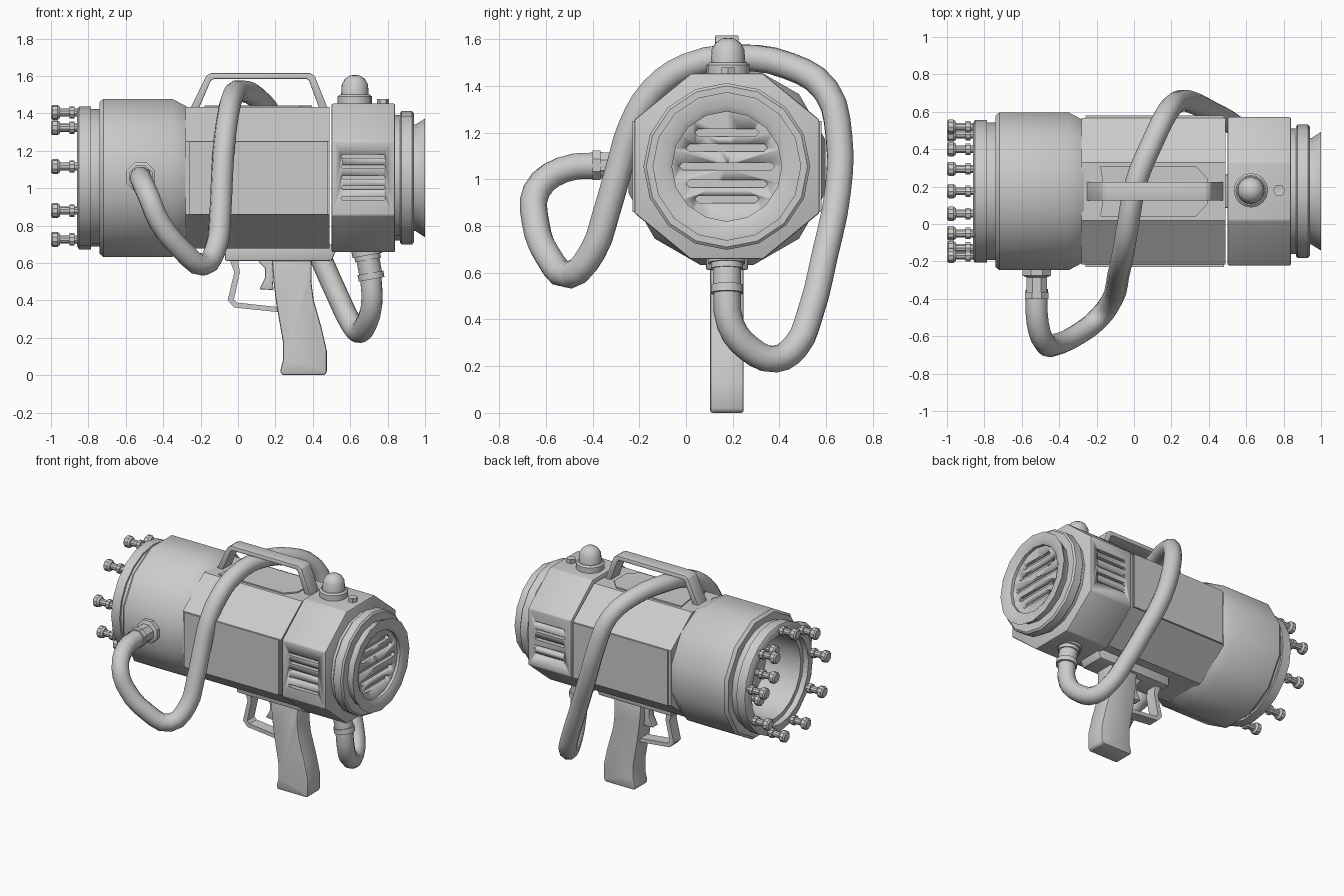
import bpy, bmesh
from math import cos, sin, pi, radians
from mathutils import Vector

if "Cube" in bpy.data.objects:
    bpy.data.objects.remove(bpy.data.objects["Cube"])

CY, CZ = 0.175, 1.055          # axis of the main body
AXIS = (0, CY, CZ)


def finish(name, bm, smooth=35, bevel=0):
    bmesh.ops.remove_doubles(bm, verts=bm.verts, dist=1e-5)
    bmesh.ops.recalc_face_normals(bm, faces=bm.faces)
    me = bpy.data.meshes.new(name)
    bm.to_mesh(me)
    bm.free()
    ob = bpy.data.objects.new(name, me)
    bpy.context.collection.objects.link(ob)
    bpy.ops.object.select_all(action='DESELECT')
    ob.select_set(True)
    bpy.context.view_layer.objects.active = ob
    if bevel:
        m = ob.modifiers.new("bevel", 'BEVEL')
        m.width, m.segments, m.limit_method = bevel, 2, 'ANGLE'
        bpy.ops.object.modifier_apply(modifier=m.name)
    bpy.ops.object.shade_smooth_by_angle(angle=radians(smooth))
    return ob


def lathe(name, profile, n, origin=AXIS, direction=(1, 0, 0), phase=0.0, closed=False, smooth=35):
    """Revolve (distance along axis, radius) points around a direction."""
    q = Vector((0, 0, 1)).rotation_difference(Vector(direction).normalized())
    bm = bmesh.new()
    rings = []
    for d, r in profile:
        rings.append([bm.verts.new(Vector(origin) + q @ Vector((
            r * cos(2 * pi * (i + phase) / n), r * sin(2 * pi * (i + phase) / n), d))) for i in range(n)])
    pairs = list(zip(rings, rings[1:]))
    if closed:
        pairs.append((rings[-1], rings[0]))
    for a, b in pairs:
        for i in range(n):
            j = (i + 1) % n
            bm.faces.new((a[i], a[j], b[j], b[i]))
    bmesh.ops.dissolve_degenerate(bm, dist=1e-5, edges=bm.edges)
    return finish(name, bm, smooth)


def prism(name, pts, lo, hi, axis='y', bevel=0, smooth=30):
    """Extrude a flat outline: (x,z) along y, (y,z) along x, (x,y) along z."""
    put = {'x': lambda a, b, t: (t, a, b), 'y': lambda a, b, t: (a, t, b), 'z': lambda a, b, t: (a, b, t)}[axis]
    bm = bmesh.new()
    lower, upper = ([bm.verts.new(put(a, b, t)) for a, b in pts] for t in (lo, hi))
    bm.faces.new(lower)
    bm.faces.new(upper)
    for i in range(len(pts)):
        j = (i + 1) % len(pts)
        bm.faces.new((lower[i], lower[j], upper[j], upper[i]))
    return finish(name, bm, smooth, bevel)


def octagon(hy, hz, fy, fz):
    q = [(hy, fz), (fy, hz)]
    return [(CY + y * sy, CZ + z * sz) for sy, sz, o in
            ((1, 1, q), (-1, 1, q[::-1]), (-1, -1, q), (1, -1, q[::-1])) for y, z in o]


def cut(target, cutters):
    bpy.context.view_layer.objects.active = target
    for c in cutters:
        m = target.modifiers.new("slot", 'BOOLEAN')
        m.operation, m.object, m.solver = 'DIFFERENCE', c, 'EXACT'
        bpy.ops.object.modifier_apply(modifier=m.name)
        bpy.data.objects.remove(c)


def slot(a, z, half, h):
    return [(a - half, z), (a - half + h, z + h), (a + half - h, z + h),
            (a + half, z), (a + half - h, z - h), (a - half + h, z - h)]


# front barrel and hollow muzzle
lathe("front_barrel", [(-.55, .33), (-.74, .33), (-.74, .42), (-.72, .437), (-.35, .437),
                       (-.265, .39), (-.265, .33)], 12, phase=.5, closed=True)
lathe("muzzle", [(-.55, 0), (-.55, .29), (-.82, .29), (-.82, .32), (-.86, .32), (-.86, .365), (-.85, .382),
                 (-.785, .382), (-.785, .368), (-.70, .368), (-.50, .30), (-.50, 0)], 20)

# outer ring of bolts, inner bolts
bolt = [(0, 0), (0, .022), (.03, .034), (.05, .034), (.05, .024), (.09, .024)]
head = [(0, 0), (0, .03), (.008, .04), (.035, .04), (.048, .03), (.048, .022),
        (.10, .022), (.10, .033), (.125, .033), (.125, .022), (.18, .022), (.18, 0)]
for i in range(9):
    t = radians(10 + 40 * i)
    lathe(f"muzzle_bolt_{i}", head, 10, (-1, CY + .35 * cos(t), CZ + .35 * sin(t)))
for i in range(6):
    t = radians(30 + 60 * i)
    lathe(f"inner_bolt_{i}", head, 10, (-.72, CY + .19 * cos(t), CZ + .19 * sin(t)))

# middle body with side panels
prism("middle_body", octagon(.392, .378, .155, .195), -.28, .49, 'x')
for s, n in ((-1, "front"), (1, "back")):
    y = CY + s * .392
    prism("side_panel_" + n, [(-.26, CZ - .195), (.48, CZ - .195), (.48, CZ + .195), (-.26, CZ + .195)],
          y - .012, y + .012)
prism("top_panel", [(-.18, .04), (.33, .04), (.395, .11), (.395, .24), (.33, .31), (-.18, .31), (-.16, .175)],
      1.42, 1.442, 'z')

# rear housing with side vents
housing = prism("rear_housing", octagon(.396, .397, .155, .2), .5, .84, 'x', bevel=.008)
vents = [prism("vent_cutter", slot(.67, 1.17 - .056 * i, .12, .009), y - .03, y + .03)
         for i in range(5) for y in (CY - .396, CY + .396)]
cut(housing, vents)

# rear rings and grille
lathe("rear_ring", [(.80, 0), (.80, .335), (.865, .335), (.865, .345), (.875, .357), (.93, .357), (.94, .345),
                    (.94, .29), (.90, .29), (.90, 0)], 16)
lathe("rear_lip", [(.90, .285), (.95, .285), (1.0, .318), (1.0, .26), (.985, .235), (.90, .235)], 16, closed=True)
grille = lathe("grille", [(.90, 0), (.90, .25), (.965, .25), (.965, 0)], 20)
cut(grille, [prism("grille_cutter", slot(CY, z, w, .016), .94, 1.0, 'x')
             for z, w in ((1.2, .138), (1.135, .175), (1.055, .205), (.98, .175), (.915, .138))])

# carry handle
prism("carry_handle", [(-.255, 1.425), (-.17, 1.60), (-.145, 1.615), (.385, 1.615), (.41, 1.60), (.48, 1.425),
                       (.435, 1.425), (.38, 1.575), (.365, 1.585), (-.125, 1.585), (-.145, 1.575), (-.21, 1.425)],
      CY - .05, CY + .05, bevel=.004)

# knob and small bolt on top
lathe("top_knob", [(1.44, 0), (1.44, .092), (1.49, .092), (1.50, .08), (1.50, .074), (1.555, .07), (1.585, .053),
                   (1.603, .025), (1.605, 0)], 16, (.625, CY + .005, 0), (0, 0, 1))
lathe("top_bolt", [(1.44, 0), (1.44, .032), (1.478, .032), (1.478, .018), (1.47, 0)], 6,
      (.775, CY + .005, 0), (0, 0, 1))

# grip, mount, trigger and guard
prism("grip_mount", [(-.07, .612), (.50, .612), (.54, .70), (-.07, .70)], CY - .09, CY + .09, bevel=.008)
prism("grip", [(.18, .63), (.19, .50), (.205, .38), (.24, .18), (.24, .08), (.225, .02), (.235, 0), (.465, 0),
               (.475, .02), (.475, .13), (.445, .26), (.405, .40), (.392, .50), (.395, .63)],
      CY - .072, CY + .072, bevel=.022, smooth=40)
prism("trigger_guard", [(-.045, .62), (-.02, .55), (-.055, .40), (-.02, .362), (.21, .338), (.21, .365),
                        (-.005, .388), (-.022, .405), (.01, .55), (0, .62)], CY - .04, CY + .04)
prism("trigger", [(.10, .62), (.145, .57), (.145, .52), (.115, .46), (.19, .455), (.185, .51), (.185, .62)],
      CY - .03, CY + .03, bevel=.006)

# hose fittings
lathe("side_fitting", [(.22, 0), (.22, .083), (.275, .083), (.285, .06), (.365, .06), (.365, .068),
                       (.40, .068), (.40, 0)], 8, (-.52, 0, 1.06), (0, -1, 0), phase=.5)
lathe("bottom_fitting", [(0, 0), (0, .08), (.035, .08), (.035, .07), (.06, .07), (.06, .062), (.13, .062),
                         (.13, .07), (.165, .07), (.165, 0)], 14, (.685, CY, .675), (.18, 0, -1))

# hose wrapping over the body
path = [(-.52, -.35, 1.06), (-.515, -.53, 1.04), (-.475, -.64, .95), (-.42, -.645, .82), (-.30, -.59, .67),
        (-.185, -.50, .59), (-.115, -.40, .69), (-.095, -.34, .86), (-.085, -.28, 1.07), (-.075, -.235, 1.22),
        (-.055, -.14, 1.38), (-.03, .01, 1.485), (.01, .22, 1.52), (.10, .44, 1.485), (.18, .60, 1.38),
        (.24, .655, 1.18), (.31, .65, .95), (.42, .595, .68), (.535, .53, .42), (.60, .47, .285),
        (.645, .38, .23), (.685, .27, .275), (.715, .19, .38), (.708, .175, .55)]
cu = bpy.data.curves.new("hose", 'CURVE')
cu.dimensions, cu.bevel_depth, cu.bevel_resolution, cu.resolution_u = '3D', .059, 3, 3
cu.use_fill_caps = True
sp = cu.splines.new('BEZIER')
sp.bezier_points.add(len(path) - 1)
for p, co in zip(sp.bezier_points, path):
    p.co = co
    p.handle_left_type = p.handle_right_type = 'AUTO'
hose = bpy.data.objects.new("hose", cu)
bpy.context.collection.objects.link(hose)
bpy.ops.object.select_all(action='DESELECT')
hose.select_set(True)
bpy.context.view_layer.objects.active = hose
bpy.ops.object.convert(target='MESH')
bpy.ops.object.shade_smooth_by_angle(angle=radians(40))
